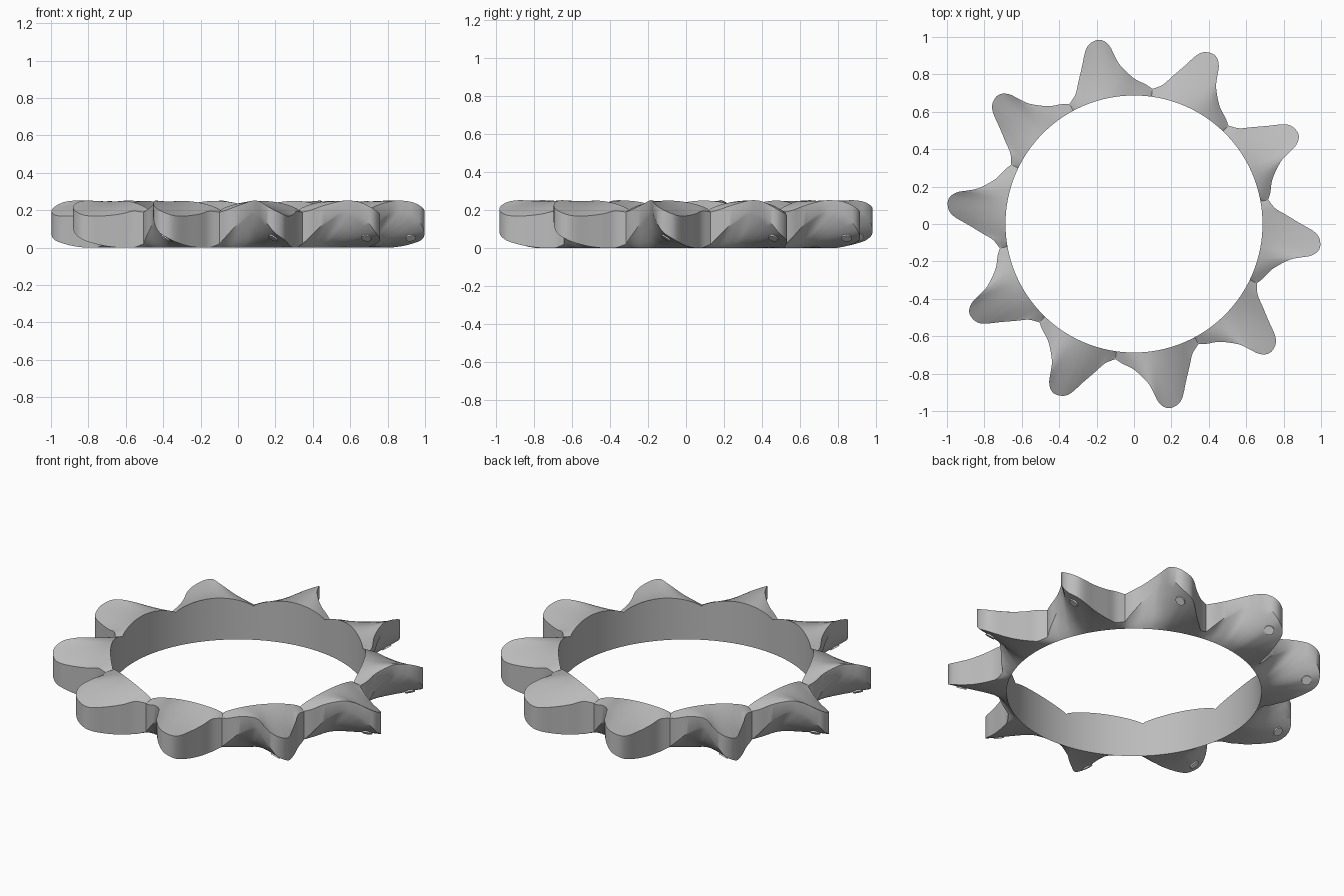
import bpy, bmesh, math
from mathutils import Vector, Matrix
from mathutils.bvhtree import BVHTree

cube = bpy.data.objects.get("Cube")
if cube:
    bpy.data.objects.remove(cube)

BLADES = 10
STEP = math.tau / BLADES
START = math.radians(-7)
INNER = 0.687
PER_SPAN = 4
RINGS = 8


def make_material(name, value):
    mat = bpy.data.materials.new(name)
    mat.use_nodes = True
    color = (value, value, value, 1)
    mat.diffuse_color = color
    mat.node_tree.nodes["Principled BSDF"].inputs["Base Color"].default_value = color
    return mat


def add_object(name, bm, mat):
    mesh = bpy.data.meshes.new(name)
    bm.to_mesh(mesh)
    bm.free()
    obj = bpy.data.objects.new(name, mesh)
    bpy.context.collection.objects.link(obj)
    mesh.materials.append(mat)
    return obj


def smooth_path(points, steps):
    """Catmull-Rom path through the given points."""
    pts = [Vector(p) for p in points]
    pts = [pts[0] * 2 - pts[1]] + pts + [pts[-1] * 2 - pts[-2]]
    path = []
    for a, b, c, d in zip(pts, pts[1:], pts[2:], pts[3:]):
        for i in range(steps):
            t = i / steps
            path.append((b * 2 + (c - a) * t + (a * 2 - b * 5 + c * 4 - d) * t**2
                         + (b * 3 - a - c * 3 + d) * t**3) / 2)
    return path + [pts[-2]]


# Rim of one blade, from valley round the tip to the next valley:
# outward, sideways, lower edge height, upper edge height
valley = (0.69, -0.235, 0.02, 0.19)
turned = Matrix.Rotation(STEP, 2) @ Vector(valley[:2])
rim = smooth_path([
    valley,
    (0.72, -0.205, 0.06, 0.20),
    (0.765, -0.148, 0.13, 0.225),
    (0.846, -0.09, 0.197, 0.25),
    (0.91, -0.068, 0.19, 0.25),
    (0.955, -0.055, 0.17, 0.24),
    (0.99, -0.03, 0.125, 0.22),
    (1.003, 0.005, 0.08, 0.20),
    (0.99, 0.05, 0.05, 0.18),
    (0.955, 0.08, 0.03, 0.17),
    (0.88, 0.112, 0.01, 0.17),
    (0.80, 0.148, 0, 0.18),
    (0.74, 0.175, 0, 0.195),
    (turned.x, turned.y, valley[2], valley[3]),
], PER_SPAN)

# Share of the rim length at each point spreads the inner ring evenly
lengths = [0]
for p, q in zip(rim, rim[1:]):
    lengths.append(lengths[-1] + (q.xy - p.xy).length)
first_angle = math.atan2(valley[1], valley[0])

# Blade ring: top skin, hollow underside, outer rim wall and inner wall
bm = bmesh.new()
for k in range(BLADES):
    turn = Matrix.Rotation(START + k * STEP, 3, "Z")
    columns = []
    for point, length in zip(rim, lengths):
        u = length / lengths[-1]
        angle = first_angle + STEP * u
        inner = Vector((math.cos(angle), math.sin(angle))) * INNER
        inner_top = 0.2 + 0.05 * max(0, math.sin(math.pi * u)) ** 0.7
        low, high = [], []
        for j in range(RINGS + 1):
            t = j / RINGS
            flat = inner.lerp(point.xy, t)
            z_top = inner_top + (point[3] - inner_top) * t
            z_low = max(0, point[2]) * t ** 1.2
            low.append(bm.verts.new(turn @ Vector((flat.x, flat.y, z_low))))
            high.append(bm.verts.new(turn @ Vector((flat.x, flat.y, z_top))))
        columns.append(low + high[::-1])
    for a, b in zip(columns, columns[1:]):
        for j in range(len(a)):
            n = (j + 1) % len(a)
            bm.faces.new((a[j], a[n], b[n], b[j]))
bmesh.ops.remove_doubles(bm, verts=bm.verts, dist=0.0005)
bmesh.ops.recalc_face_normals(bm, faces=bm.faces)
tree = BVHTree.FromBMesh(bm)
ring = add_object("blade_ring", bm, make_material("mid grey", 0.5))

bpy.ops.object.select_all(action="DESELECT")
ring.select_set(True)
bpy.context.view_layer.objects.active = ring
bpy.ops.object.shade_smooth_by_angle(angle=math.radians(40))

# Pale round port in the hollow of each blade, near its tip
bm = bmesh.new()
for k in range(BLADES):
    turn = Matrix.Rotation(START + k * STEP, 3, "Z")
    start = turn @ Vector((0.93, 0.01, -1))
    spot, normal, _, _ = tree.ray_cast(start, Vector((0, 0, 1)))
    if normal.z > 0:
        normal = -normal
    place = Matrix.Translation(spot + normal * 0.002) @ \
        normal.to_track_quat("Z", "Y").to_matrix().to_4x4()
    bmesh.ops.create_cone(bm, cap_ends=True, segments=20, radius1=0.027,
                          radius2=0.027, depth=0.008, matrix=place)
add_object("tip_ports", bm, make_material("pale white", 0.9))
